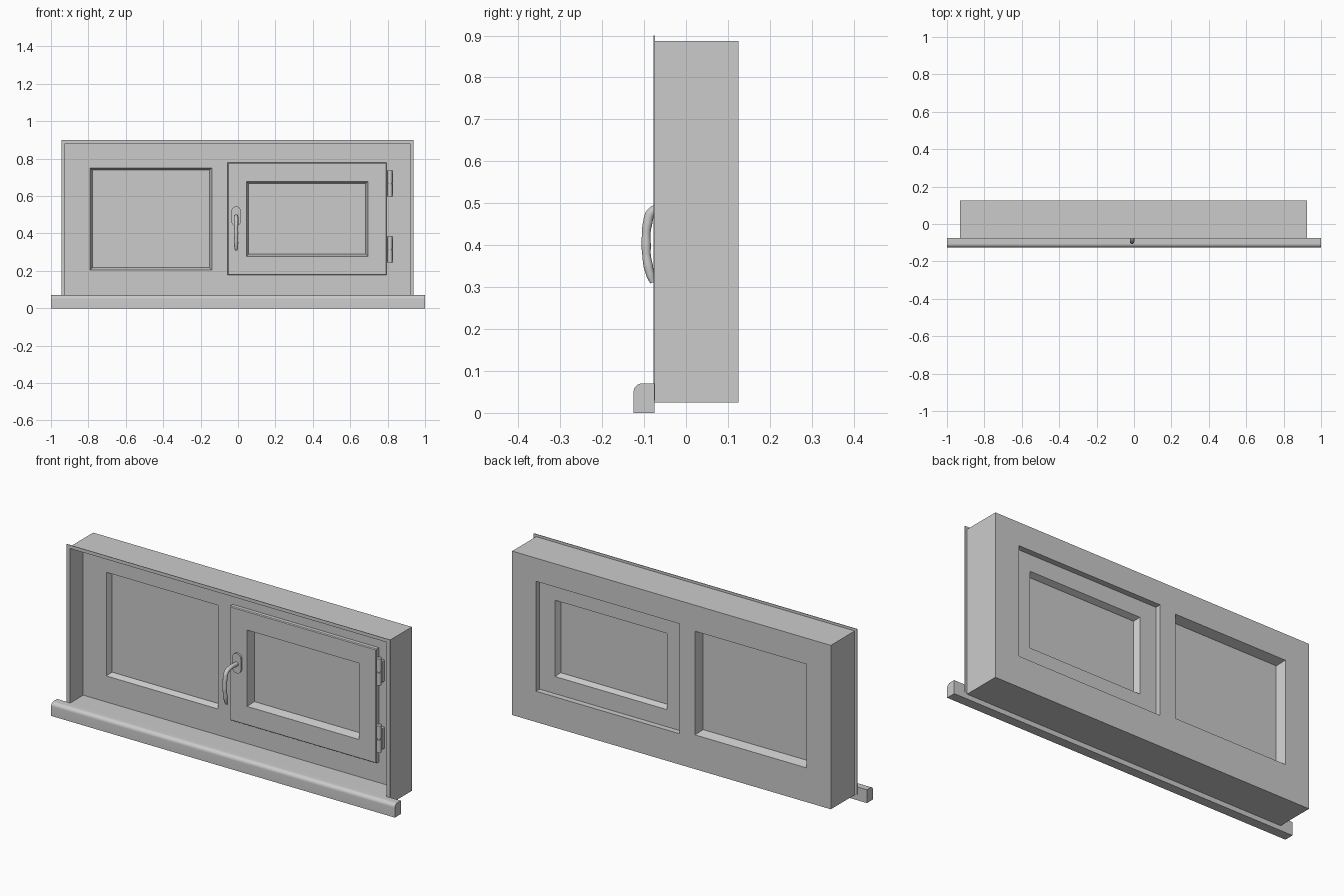
import bpy, bmesh, math

if "Cube" in bpy.data.objects:
    bpy.data.objects.remove(bpy.data.objects["Cube"])

CX = -0.003            # casing is a hair left of the sill centre


def mesh_object(name, verts, faces):
    me = bpy.data.meshes.new(name)
    me.from_pydata(verts, [], faces)
    bm = bmesh.new()
    bm.from_mesh(me)
    bmesh.ops.recalc_face_normals(bm, faces=bm.faces)
    bm.to_mesh(me)
    bm.free()
    ob = bpy.data.objects.new(name, me)
    bpy.context.collection.objects.link(ob)
    return ob


def box(name, x0, x1, y0, y1, z0, z1):
    v = [(x, y, z) for x in (x0, x1) for y in (y0, y1) for z in (z0, z1)]
    f = [(0, 1, 3, 2), (4, 6, 7, 5), (0, 4, 5, 1), (2, 3, 7, 6), (0, 2, 6, 4), (1, 5, 7, 3)]
    return mesh_object(name, v, f)


def rect_ring(name, rect, profile):
    """Sweep a closed (inset, y) profile around a rectangle with mitred corners."""
    x0, x1, z0, z1 = rect
    v, f, n = [], [], len(profile)
    for d, y in profile:
        v += [(x0 + d, y, z0 + d), (x1 - d, y, z0 + d), (x1 - d, y, z1 - d), (x0 + d, y, z1 - d)]
    for i in range(n):
        a, b = 4 * i, 4 * ((i + 1) % n)
        for j in range(4):
            k = (j + 1) % 4
            f.append((a + j, a + k, b + k, b + j))
    return mesh_object(name, v, f)


def select(ob):
    bpy.ops.object.select_all(action='DESELECT')
    ob.select_set(True)
    bpy.context.view_layer.objects.active = ob


def smooth(ob):
    select(ob)
    bpy.ops.object.shade_smooth_by_angle(angle=math.radians(35))


def cut(ob, cutter):
    m = ob.modifiers.new("cut", 'BOOLEAN')
    m.operation, m.solver, m.object = 'DIFFERENCE', 'EXACT', cutter
    select(ob)
    bpy.ops.object.modifier_apply(modifier=m.name)
    bpy.data.objects.remove(cutter)


def prism(name, pts, to3d, a, b):
    """Extrude a 2D outline between two depths."""
    n = len(pts)
    v = [to3d(p, a) for p in pts] + [to3d(p, b) for p in pts]
    f = [tuple(range(n)), tuple(range(n, 2 * n))]
    f += [(i, (i + 1) % n, n + (i + 1) % n, n + i) for i in range(n)]
    return mesh_object(name, v, f)


# Casing: deep box with front reveal and two window openings
casing = box("casing", CX - 0.927, CX + 0.927, -0.075, 0.125, 0.025, 0.887)
cut(casing, box("c", CX - 0.922, CX + 0.922, -0.2, 0.035, 0.068, 0.882))
cut(casing, box("c", -0.79, -0.14, -0.2, 0.3, 0.205, 0.75))
cut(casing, box("c", -0.05, 0.785, -0.2, 0.3, 0.187, 0.765))

# Thin trim around the front edge
for side, s in (("left", -1), ("right", 1)):
    xs = sorted((CX + s * 0.922, CX + s * 0.941))
    box("trim_" + side, xs[0], xs[1], -0.077, -0.074, 0.03, 0.9)
box("trim_top", CX - 0.922, CX + 0.922, -0.077, -0.074, 0.882, 0.9)

# Sill with rounded front nose
nose = [(-0.105 - 0.02 * math.sin(t), 0.05 + 0.02 * math.cos(t))
        for t in (math.pi / 2 * (1 - i / 8) for i in range(9))]
sill = prism("sill", [(-0.075, 0), (-0.125, 0)] + nose + [(-0.075, 0.07)],
             lambda p, x: (x, p[0], p[1]), -1, 1)
smooth(sill)

# Fixed pane with sloped glazing bead
rect_ring("fixed_bead", (-0.79, -0.14, 0.205, 0.75),
          [(0, 0.035), (0.012, 0.062), (0.012, 0.078), (0, 0.125)])
box("fixed_glass", -0.785, -0.145, 0.065, 0.075, 0.21, 0.745)

# Opening sash: overlapping front lip, stepped back, bevelled glass opening
rect_ring("sash", (-0.055, 0.795, 0.177, 0.778),
          [(0, 0.035), (0, 0.016), (0.004, 0.012), (0.1, 0.012), (0.112, 0.052),
           (0.112, 0.068), (0.1, 0.095), (0.006, 0.095), (0.006, 0.035)])
box("sash_glass", 0.05, 0.69, 0.055, 0.065, 0.28, 0.675)

# Hinges: two-part barrel on a small plate
for label, zc in (("lower", 0.314), ("upper", 0.667)):
    box("hinge_plate_" + label, 0.797, 0.829, 0.014, 0.036, zc - 0.055, zc + 0.055)
    for part, a, b, r in (("bottom", -0.07, -0.003, 0.013), ("pin", -0.06, 0.06, 0.009),
                          ("top", 0.003, 0.07, 0.013)):
        ring = [(0.812 + r * math.cos(i * math.pi / 10), 0.012 + r * math.sin(i * math.pi / 10))
                for i in range(20)]
        smooth(prism("hinge_%s_%s" % (part, label), ring,
                     lambda p, z: (p[0], p[1], z), zc + a, zc + b))

# Handle rosette: stadium-shaped plate
HX = -0.01
stadium = []
for i in range(26):
    t = math.pi * (i if i < 13 else i - 1) / 12
    stadium.append((HX + 0.025 * math.cos(t), (0.52 if i < 13 else 0.465) + 0.025 * math.sin(t)))
rosette = prism("handle_rosette", stadium, lambda p, y: (p[0], y, p[1]), 0.002, 0.014)
smooth(rosette)

# Handle grip: neck coming forward, then a tapered grip hanging down
path = [(0.008, 0.49, 1.0), (-0.055, 0.489, 1.0), (-0.082, 0.479, 1.0), (-0.092, 0.45, 1.0),
        (-0.095, 0.425, 0.9), (-0.095, 0.4, 1.0), (-0.094, 0.375, 0.9),
        (-0.09, 0.35, 1.0), (-0.084, 0.326, 0.85), (-0.079, 0.311, 0.6)]
cu = bpy.data.curves.new("handle_grip", 'CURVE')
cu.dimensions, cu.bevel_depth, cu.bevel_resolution = '3D', 0.0115, 5
cu.resolution_u, cu.use_fill_caps = 6, True
sp = cu.splines.new('BEZIER')
sp.bezier_points.add(len(path) - 1)
for bp, (y, z, r) in zip(sp.bezier_points, path):
    bp.co, bp.radius = (HX, y, z), r
    bp.handle_left_type = bp.handle_right_type = 'AUTO'
grip = bpy.data.objects.new("handle_grip", cu)
bpy.context.collection.objects.link(grip)
select(grip)
bpy.ops.object.convert(target='MESH')
smooth(bpy.context.view_layer.objects.active)
